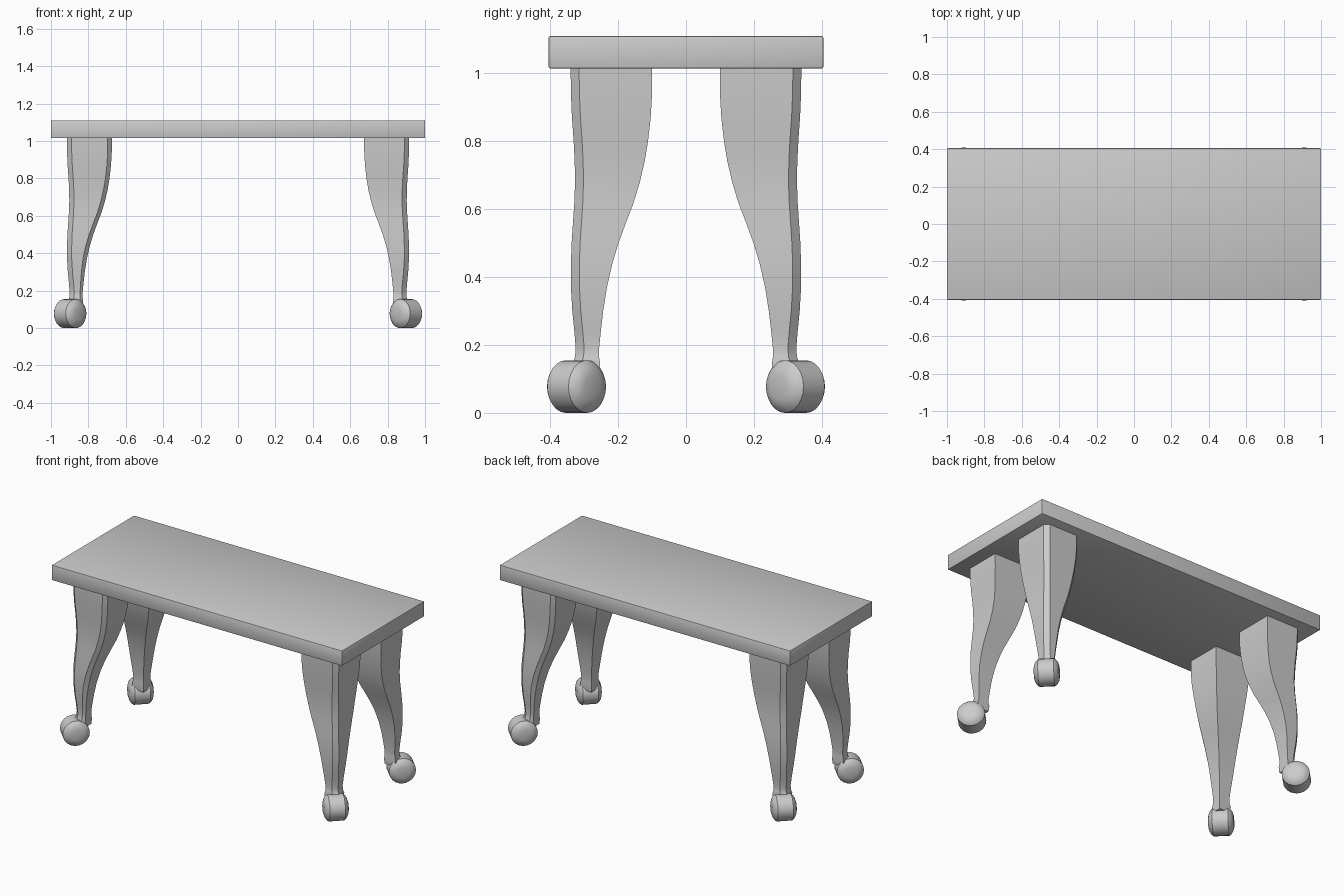
import bpy, bmesh, math
from mathutils import Matrix

if "Cube" in bpy.data.objects:
    bpy.data.objects.remove(bpy.data.objects["Cube"])

# (z, inner face, outer face) measured along y; x is the same plus OFFSET
OFFSET = 0.575
PROFILE = [(1.02, .100, .340), (.94, .100, .339), (.87, .104, .336), (.80, .112, .331),
           (.74, .122, .328), (.68, .136, .327), (.62, .154, .329), (.56, .177, .333),
           (.50, .199, .337), (.44, .217, .339), (.37, .233, .339), (.30, .244, .335),
           (.24, .251, .329), (.19, .256, .325), (.165, .256, .327), (.145, .253, .334),
           (.11, .256, .330)]
FOOT = [(0, .070), (.035, .070), (.052, .065), (.067, .056), (.0775, .044)]


def finish(name, bm):
    bmesh.ops.recalc_face_normals(bm, faces=bm.faces)
    mesh = bpy.data.meshes.new(name)
    bm.to_mesh(mesh)
    bm.free()
    ob = bpy.data.objects.new(name, mesh)
    bpy.context.collection.objects.link(ob)
    bpy.ops.object.select_all(action='DESELECT')
    ob.select_set(True)
    bpy.context.view_layer.objects.active = ob
    bpy.ops.object.shade_smooth_by_angle(angle=math.radians(28))
    return ob


def loft(bm, rings):
    rings = [[bm.verts.new(p) for p in ring] for ring in rings]
    n = len(rings[0])
    for a, b in zip(rings, rings[1:]):
        for i in range(n):
            bm.faces.new((a[i], a[(i + 1) % n], b[(i + 1) % n], b[i]))
    bm.faces.new(rings[0])
    bm.faces.new(rings[-1])


def leg(name, sx, sy):
    # square tapering section with a chamfered outer corner
    bm = bmesh.new()
    rings = []
    for z, a, b in PROFILE:
        c = .025
        ring = [(a, a), (b, a), (b, b - c), (b - c, b)]
        # one diagonal pair of legs also has a narrow inner chamfer
        if sx * sy > 0:
            e = min(.022, (b - a) * .2)
            ring += [(a + e, b), (a, b - e)]
        else:
            ring += [(a, b)]
        rings.append([(sx * (u + OFFSET), sy * v, z) for u, v in ring])
    loft(bm, rings)
    return finish(name, bm)


def foot(name, sx, sy):
    # domed drum, axis square to the diagonal of the leg
    bm = bmesh.new()
    half = [(max(r, .001), w) for r, w in FOOT]
    rows = half + [(r, -w) for r, w in reversed(half)]
    n = 24
    loft(bm, [[(w, r * math.cos(2 * math.pi * i / n), r * math.sin(2 * math.pi * i / n))
               for i in range(n)] for r, w in rows])
    angle = math.atan2(sy, -sx)
    bm.transform(Matrix.Translation((sx * .8975, sy * .3225, .0775)) @ Matrix.Rotation(angle, 4, 'Z'))
    return finish(name, bm)


# table top
bm = bmesh.new()
bmesh.ops.create_cube(bm, size=1)
bm.transform(Matrix.Translation((0, 0, 1.0625)) @ Matrix.Diagonal((2, .81, .095, 1)))
bmesh.ops.bevel(bm, geom=bm.edges[:], offset=.005, segments=2, profile=.5, affect='EDGES')
finish("table_top", bm)

# legs and feet at the four corners
for sx, side in ((-1, "left"), (1, "right")):
    for sy, end in ((-1, "front"), (1, "back")):
        leg(f"{end}_{side}_leg", sx, sy)
        foot(f"{end}_{side}_foot", sx, sy)
